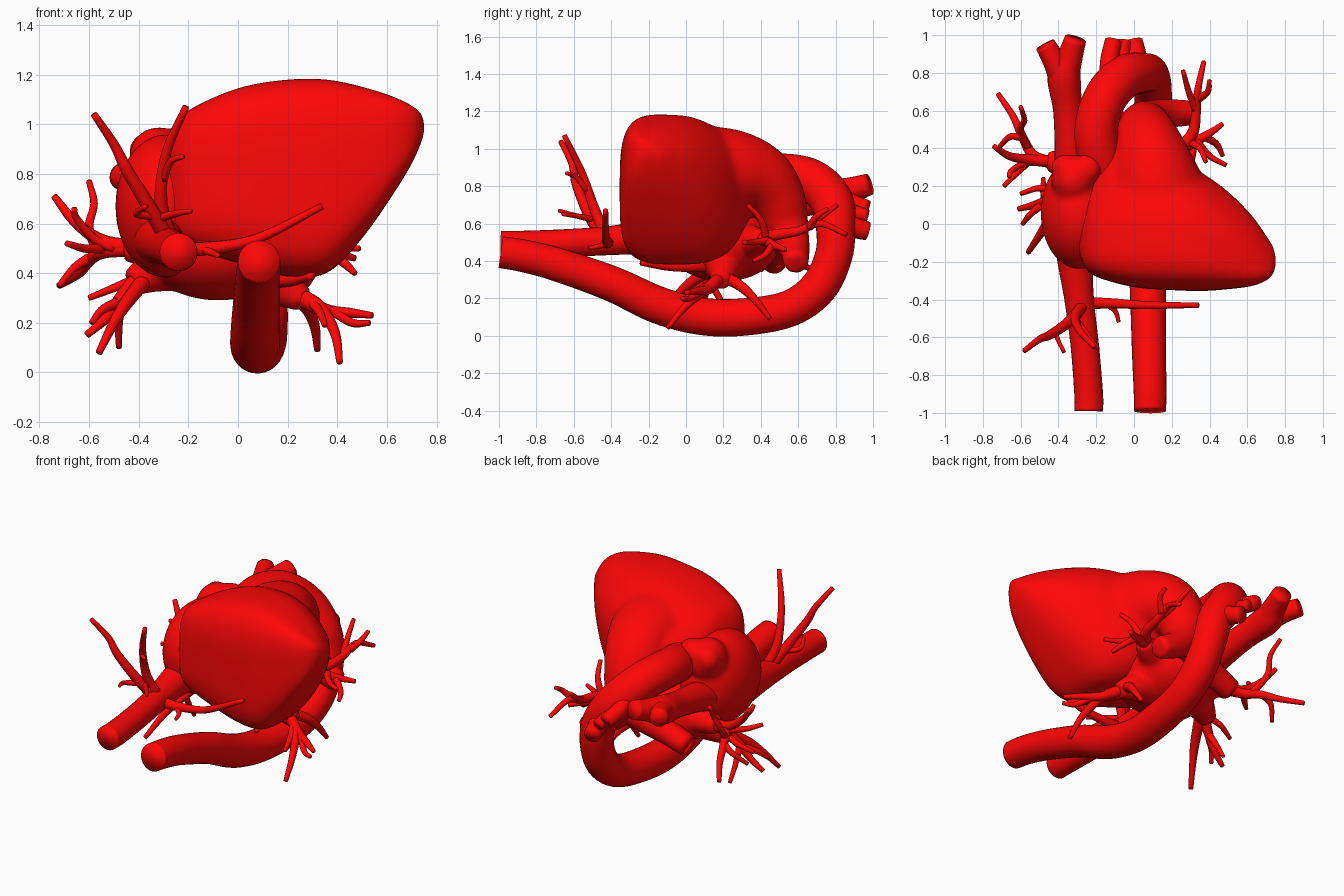
import bpy, bmesh, math
from mathutils import Vector

red = bpy.data.materials.new("red")
red.diffuse_color = (1, 0.002, 0.002, 1)


def skin(bm, rings):
    # bridge consecutive rings and cap both ends
    vs = [[bm.verts.new(p) for p in r] for r in rings]
    n = len(vs[0])
    for a, b in zip(vs, vs[1:]):
        for i in range(n):
            bm.faces.new((a[i], a[(i + 1) % n], b[(i + 1) % n], b[i]))
    bm.faces.new(vs[0][::-1])
    bm.faces.new(vs[-1])


def spline(pts, steps):
    # Catmull-Rom through points of any dimension
    pts = [Vector(p) for p in pts]
    q = [2 * pts[0] - pts[1]] + pts + [2 * pts[-1] - pts[-2]]
    out = []
    for a, b, c, d in zip(q, q[1:], q[2:], q[3:]):
        for k in range(steps):
            t = k / steps
            out.append(0.5 * (2 * b + (c - a) * t + (2 * a - 5 * b + 4 * c - d) * t * t
                              + (3 * b - a - 3 * c + d) * t ** 3))
    return out + [pts[-1]]


def tube(bm, pts, n=20, steps=6):
    # points are (x, y, z, radius)
    path = spline(pts, steps)
    c = [p.to_3d() for p in path]
    rings, u = [], None
    for i, p in enumerate(c):
        t = (c[min(i + 1, len(c) - 1)] - c[max(i - 1, 0)]).normalized()
        u = t.orthogonal() if u is None else u - t * u.dot(t)
        u.normalize()
        v = t.cross(u)
        r = path[i][3]
        rings.append([p + r * (math.cos(a) * u + math.sin(a) * v)
                      for a in (2 * math.pi * k / n for k in range(n))])
    skin(bm, rings)


def finish(bm, name, voxel=0, smooth=8):
    bmesh.ops.recalc_face_normals(bm, faces=bm.faces)
    me = bpy.data.meshes.new(name)
    bm.to_mesh(me)
    bm.free()
    me.materials.append(red)
    ob = bpy.data.objects.new(name, me)
    bpy.context.collection.objects.link(ob)
    bpy.context.view_layer.objects.active = ob
    for o in bpy.context.selected_objects:
        o.select_set(False)
    ob.select_set(True)
    bpy.ops.object.shade_smooth()
    if voxel:
        m = ob.modifiers.new("blend", 'REMESH')
        m.mode, m.voxel_size, m.use_smooth_shade = 'VOXEL', voxel, True
        s = ob.modifiers.new("soften", 'SMOOTH')
        s.factor, s.iterations = 0.5, smooth
    return ob


def vessels(name, *paths, n=12):
    bm = bmesh.new()
    for p in paths:
        tube(bm, p, n)
    finish(bm, name)


def twigs(name, r0, r1, *paths):
    # thin branches tapering from r0 to r1
    vessels(name, *[[(*p, r0 + (r1 - r0) * i / (len(ps) - 1)) for i, p in enumerate(ps)]
                    for ps in paths], n=10)


def blob(bm, centre, radii):
    d = bmesh.ops.create_uvsphere(bm, u_segments=32, v_segments=18, radius=1)
    for v in d["verts"]:
        v.co = Vector(a * r + c for a, r, c in zip(v.co, radii, centre))


# ventricles: sections (x, y min, y max, z min, z max) along x, with outflow trunk
bm = bmesh.new()
sections = [(-.29, -.16, .06, .62, .92), (-.26, -.23, .15, .54, 1.0), (-.2, -.28, .25, .5, 1.07),
            (0, -.335, .34, .44, 1.16), (.2, -.35, .34, .385, 1.195), (.36, -.355, .27, .4, 1.195),
            (.5, -.345, .17, .54, 1.165), (.62, -.33, .05, .71, 1.125),
            (.7, -.3, -.06, .84, 1.085), (.74, -.26, -.12, .93, 1.05), (.755, -.2, -.17, .98, 1.02)]
rings = []
for x, y0, y1, z0, z1 in spline(sections, 4):
    ring = []
    for k in range(48):
        a = 2 * math.pi * k / 48
        c, s = math.cos(a), math.sin(a)
        # squarer towards the front and the underside, crown leaning forwards
        e = 2 / ((4.2 if s < 0 else 3.4) if c < 0 else (2.6 if s < 0 else 2.1))
        ring.append((x, (y0 + y1) / 2 + (y1 - y0) / 2 * math.copysign(abs(c) ** e, c),
                     (z0 + z1) / 2 + (z1 - z0) / 2 * math.copysign(abs(s) ** e, s)
                     - .05 * max(s, 0) * (c + .4)))
    rings.append(ring)
skin(bm, rings)
tube(bm, [(.14, .08, .85, .29), (.11, .26, .87, .235), (.08, .4, .83, .19), (.06, .49, .72, .155),
          (.07, .54, .58, .12), (.16, .58, .47, .085), (.31, .59, .385, .069)])
tube(bm, [(-.08, .08, .82, .2), (-.03, .24, .82, .18), (.04, .42, .78, .14)])
finish(bm, "ventricles", .018, 12)

# right atrium with its appendage
bm = bmesh.new()
blob(bm, (-.29, .06, .67), (.205, .3, .29))
blob(bm, (-.32, .24, .86), (.12, .13, .13))
blob(bm, (-.25, .29, .92), (.08, .08, .07))
blob(bm, (-.36, .3, .89), (.08, .07, .08))
finish(bm, "right_atrium", .018, 8)

# left atrium with the four vein roots
bm = bmesh.new()
blob(bm, (-.08, .2, .49), (.3, .3, .2))
for p in ([(-.2, .2, .45, .13), (-.33, .2, .41, .09), (-.43, .16, .36, .055)],
          [(-.2, .28, .48, .12), (-.34, .32, .5, .08), (-.46, .33, .5, .055)],
          [(.05, .2, .4, .12), (.18, .2, .34, .08), (.27, .18, .29, .05)],
          [(.05, .3, .5, .11), (.18, .36, .51, .08), (.27, .41, .52, .05)]):
    tube(bm, p)
finish(bm, "left_atrium", .015, 5)

# aorta: ascending part, arch and descending part
vessels("aorta", [(-.08, .15, .75, .1), (-.17, .32, .83, .115), (-.2, .5, .86, .115),
                  (-.15, .67, .83, .115), (-.05, .78, .72, .115), (.05, .8, .58, .105),
                  (.085, .79, .43, .1), (.1, .71, .26, .1), (.1, .55, .145, .098),
                  (.085, .3, .1, .1), (.07, .08, .105, .1), (.07, -.15, .165, .1),
                  (.075, -.4, .28, .095), (.08, -.7, .385, .09), (.085, -.88, .43, .087),
                  (.085, -.99, .447, .085)], n=28)

# arch arteries
vessels("arch_arteries",
        [(-.13, .74, .78, .055), (-.13, .86, .72, .05), (-.11, .97, .68, .045)],
        [(-.06, .8, .7, .045), (-.06, .9, .66, .04), (-.05, .97, .64, .035)],
        [(.02, .82, .62, .06), (.01, .9, .58, .055), (-.005, .97, .56, .05)], n=18)

# upper and lower main veins
vessels("upper_main_vein",
        [(-.33, .15, .6, .1), (-.33, .35, .66, .09), (-.35, .6, .71, .078), (-.37, .78, .75, .088),
         (-.34, .88, .78, .068), (-.31, .98, .81, .058)],
        [(-.37, .74, .74, .078), (-.41, .84, .77, .064), (-.47, .95, .79, .054)], n=24)
vessels("lower_main_vein",
        [(-.31, 0, .55, .13), (-.31, -.2, .53, .095), (-.29, -.4, .51, .078),
         (-.26, -.65, .495, .075), (-.24, -.9, .485, .076), (-.24, -.99, .485, .076)], n=24)

# right lung artery
vessels("right_lung_artery", [(.05, .52, .56, .1), (-.08, .5, .5, .085), (-.2, .48, .45, .075),
                              (-.34, .47, .395, .067)], n=18)

# coronary sinus along the underside
vessels("coronary_sinus", [(.3, -.24, .39, .015), (.22, -.1, .37, .022), (.15, .05, .37, .03),
                           (.05, .17, .38, .035)])

# liver veins
twigs("liver_veins", .034, .014,
      [(-.28, -.45, .53), (-.36, -.53, .67), (-.45, -.59, .82), (-.5, -.61, .92), (-.58, -.67, 1.04)],
      [(-.27, -.43, .53), (-.31, -.49, .68), (-.29, -.56, .88), (-.21, -.65, 1.07)],
      [(-.27, -.42, .5), (-.12, -.42, .5), (.08, -.43, .54), (.34, -.43, .67)])
twigs("liver_vein_twigs", .018, .01,
      [(-.3, -.53, .78), (-.27, -.59, .85), (-.22, -.64, .87)],
      [(-.32, -.49, .62), (-.25, -.58, .64), (-.19, -.66, .65)],
      [(-.35, -.52, .63), (-.41, -.58, .64), (-.37, -.68, .67)],
      [(-.15, -.42, .5), (-.1, -.46, .48), (-.08, -.52, .47)])

# right lung branches
twigs("right_lung_branches", .035, .014,
      [(-.42, .32, .5), (-.53, .36, .49), (-.59, .46, .46), (-.64, .57, .4), (-.72, .69, .35)],
      [(-.42, .33, .5), (-.55, .34, .53), (-.66, .36, .61), (-.74, .41, .71)],
      [(-.4, .16, .38), (-.47, .12, .3), (-.53, .1, .22), (-.61, .08, .15)],
      [(-.38, .15, .37), (-.45, .02, .28), (-.5, -.06, .2), (-.56, -.15, .08)])
twigs("right_lung_twigs", .022, .012,
      [(-.56, .4, .48), (-.6, .5, .58), (-.58, .55, .68), (-.6, .62, .77)],
      [(-.5, .33, .5), (-.58, .32, .54), (-.65, .28, .62), (-.66, .25, .66)],
      [(-.55, .34, .5), (-.62, .27, .5), (-.69, .2, .52)],
      [(-.6, .46, .46), (-.66, .46, .42), (-.72, .4, .35)],
      [(-.4, .17, .38), (-.5, .19, .34), (-.6, .16, .3)],
      [(-.47, .12, .3), (-.48, .18, .2), (-.48, .24, .1)],
      [(-.49, .1, .28), (-.55, .05, .25), (-.59, 0, .2)])

# left lung branches
twigs("left_lung_branches", .036, .013,
      [(.24, .4, .52), (.31, .48, .54), (.33, .6, .56), (.34, .72, .6), (.37, .86, .54)],
      [(.24, .4, .52), (.33, .44, .5), (.4, .48, .48), (.47, .53, .46)],
      [(.24, .18, .31), (.33, .12, .26), (.39, .0, .16), (.41, -.1, .04)],
      [(.24, .18, .31), (.35, .12, .25), (.45, .06, .24), (.54, 0, .23)],
      [(.22, .2, .32), (.28, .3, .26), (.31, .38, .18), (.32, .45, .09)])
twigs("left_lung_twigs", .022, .012,
      [(.33, .6, .56), (.29, .7, .62), (.26, .81, .7)],
      [(.34, .66, .58), (.39, .7, .64), (.4, .76, .68)],
      [(.33, .44, .51), (.4, .36, .5), (.49, .31, .5)],
      [(.3, .43, .52), (.35, .4, .62), (.38, .33, .7)],
      [(.38, .46, .48), (.44, .42, .43), (.47, .36, .4)],
      [(.38, .1, .25), (.46, .02, .2), (.53, -.02, .2)],
      [(.3, .14, .28), (.33, .06, .24), (.35, -.02, .19)])
